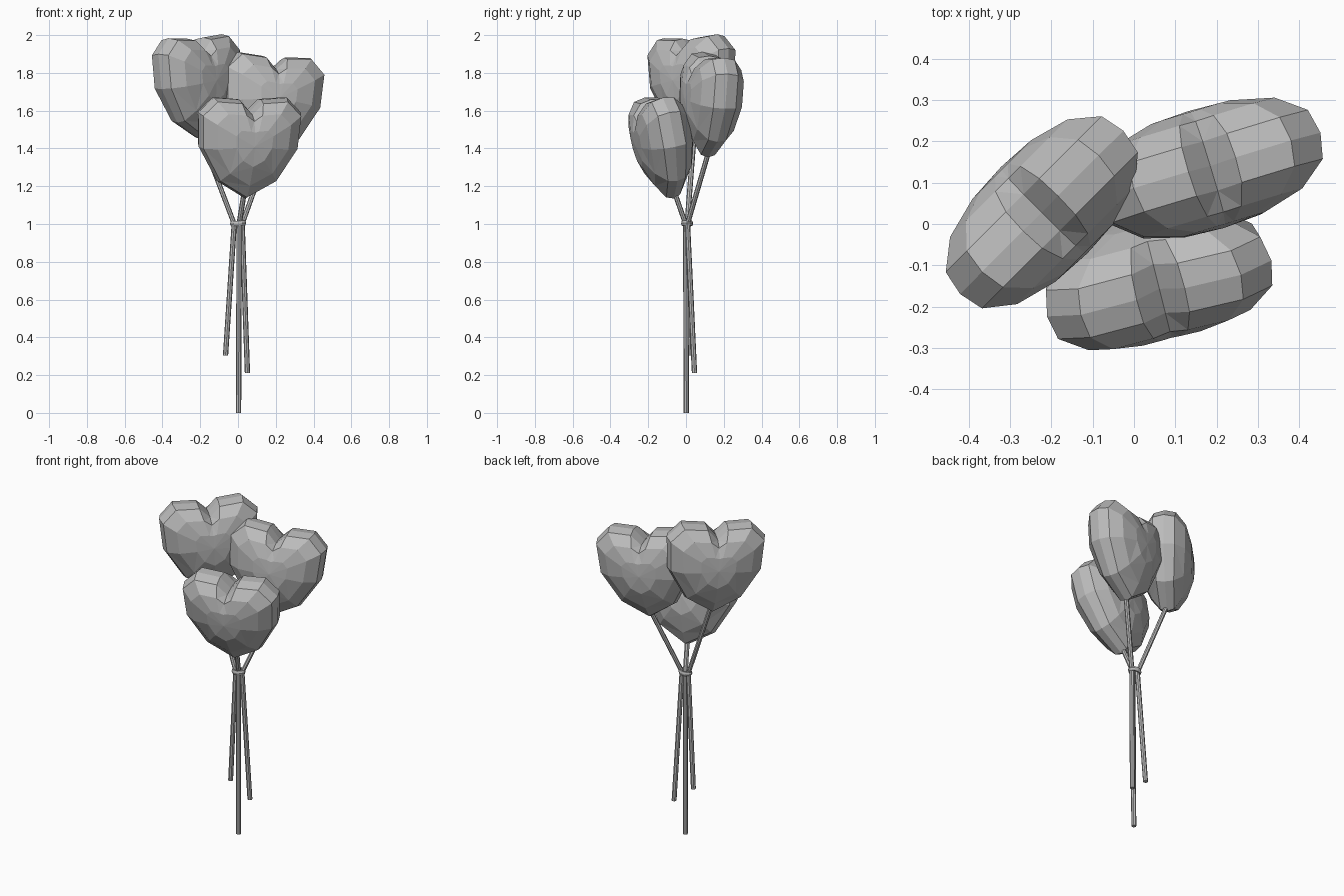
import bpy, bmesh, math
from mathutils import Vector, Matrix

if "Cube" in bpy.data.objects:
    bpy.data.objects.remove(bpy.data.objects["Cube"], do_unlink=True)

# Single plain colour
grey = bpy.data.materials.new("plain_grey")
grey.use_nodes = True
colour = (0.5, 0.5, 0.5, 1)
grey.diffuse_color = colour
grey.node_tree.nodes["Principled BSDF"].inputs["Base Color"].default_value = colour


def finish(name, bm):
    bmesh.ops.recalc_face_normals(bm, faces=bm.faces)
    mesh = bpy.data.meshes.new(name)
    bm.to_mesh(mesh)
    bm.free()
    mesh.materials.append(grey)
    obj = bpy.data.objects.new(name, mesh)
    bpy.context.collection.objects.link(obj)
    return obj


def bridge(bm, a, b):
    for i in range(len(a)):
        j = (i + 1) % len(a)
        bm.faces.new((a[i], a[j], b[j], b[i]))


# Heart outline, right half from notch to tip, then mirrored
half = [(0, .47), (.06, .535), (.2, .545), (.28, .465), (.268, .28), (.16, .095), (0, 0)]
outline = half + [(-x, z) for x, z in half[-2:0:-1]]
# Scale and thickness of each ring from the rim to the face
rings = [(.955, .062), (.72, .115), (.36, .142)]
FOCUS = .31


def heart(name, tip, angle, up):
    up = Vector(up).normalized()
    across = Vector((math.cos(angle), math.sin(angle), 0))
    front = across.cross(up).normalized()
    across = up.cross(front)
    frame = Matrix((across, front, up)).transposed().to_4x4()
    frame.translation = tip
    bm = bmesh.new()

    def ring(scale, depth):
        verts = []
        for i, (x, z) in enumerate(outline):
            if i == 0:  # the notch fades towards the middle of the face
                z += (.545 - z) * (1 - scale)
            h = FOCUS + (z - FOCUS) * scale
            taper = .6 + .4 * min(1, h / .22)
            verts.append(bm.verts.new((x * scale, depth * taper, h)))
        return verts

    rim = ring(1, 0)
    for side in (1, -1):
        previous = rim
        for scale, depth in rings:
            current = ring(scale, side * depth)
            bridge(bm, previous, current)
            previous = current
        centre = bm.verts.new((0, side * .148, FOCUS))
        for i in range(len(previous)):
            bm.faces.new((previous[i], previous[(i + 1) % len(previous)], centre))
    # Faceted triangles on the two faces, quads on the rim band
    slopes = [f for f in bm.faces if len(f.verts) == 4
              and not any(v in rim for v in f.verts)]
    bmesh.ops.triangulate(bm, faces=slopes)
    bm.transform(frame)
    return finish(name, bm)


def stick(name, path, radius=.014, sides=8):
    bm = bmesh.new()
    loops = []
    for p in path:
        loops.append([bm.verts.new(Vector(p) + radius * Vector(
            (math.cos(i * math.tau / sides), math.sin(i * math.tau / sides), 0)))
            for i in range(sides)])
    for a, b in zip(loops, loops[1:]):
        bridge(bm, a, b)
    bm.faces.new(loops[0])
    bm.faces.new(loops[-1])
    return finish(name, bm)


# Hearts
heart("front_heart", (.038, -.065, 1.135), math.radians(14), (.028, -.11, .55))
heart("right_heart", (.155, .115, 1.352), math.radians(17), (.035, .03, .55))
heart("left_heart", (-.205, .045, 1.45), math.radians(45), (-.022, -.02, .55))

# Sticks, bent where they are tied
stick("front_stick", [(.003, .002, 0), (.006, -.002, 1), (.038, -.072, 1.2)])
stick("right_stick", [(.05, .045, .21), (.022, .008, 1), (.165, .125, 1.4)])
stick("left_stick", [(-.066, .022, .305), (-.02, .006, 1), (-.21, .045, 1.5)])

# Tie around the sticks
bpy.ops.mesh.primitive_torus_add(major_segments=12, minor_segments=6,
                                 major_radius=.032, minor_radius=.011,
                                 location=(0, .006, 1.003))
tie = bpy.context.object
tie.name = "stick_tie"
tie.scale = (1, .75, 1.4)
tie.rotation_euler.y = math.radians(-4)
tie.data.materials.append(grey)
